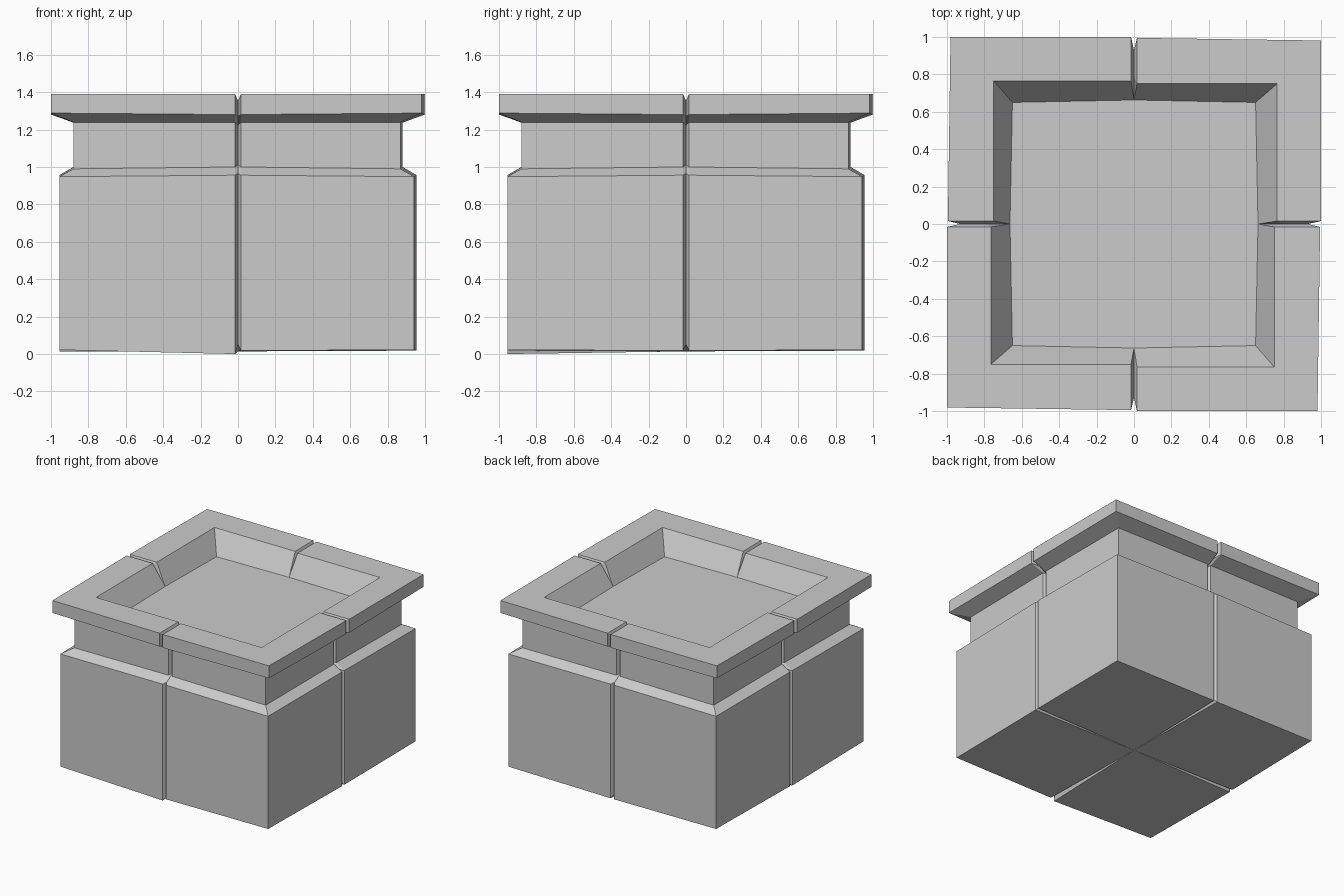
import bpy, bmesh
from mathutils import Matrix, Vector

if "Cube" in bpy.data.objects:
    bpy.data.objects.remove(bpy.data.objects["Cube"])

# Profile rows, bottom to basin floor:
# (radius at A side, radius at B side, corner x, corner y, z at mid, z at corner,
#  half gap, groove radius, groove z)
ROWS = [
    (.955, .955, .955, .942, .018, .022, .016, .925, .05),
    (.955, .955, .955, .942, .956, .948, .016, .925, .965),
    (.88, .88, .88, .868, 1.0, .99, .016, .85, 1.01),
    (.88, .88, .88, .868, 1.238, 1.238, .016, .85, 1.225),
    (.995, 1.0, 1.0, .981, 1.28, 1.288, .016, .93, 1.27),
    (.995, 1.0, 1.0, .981, 1.39, 1.39, .016, .93, 1.355),
    (.75, .765, .765, .75, 1.39, 1.39, .016, .79, 1.355),
    (.663, .663, .65, .65, 1.22, 1.22, 0, .663, 1.22),
]

bm = bmesh.new()
rings = []
for i, (ra, rb, cx, cy, zm, zc, g, rg, zg) in enumerate(ROWS):
    ring = []
    for q in range(4):
        rot = Matrix.Rotation(-q * 1.5707963, 3, 'Z')
        # groove bottom, A side, corner, B side of one quarter block
        pts = [(0, rg, zg), (g, ra, zm), (cx, cy, zc), (rb, g, zm)]
        if i == 0 and q == 2:      # the front-left block sits lowest
            pts[3] = (rb, g, .012)
            pts[1] = (g, ra, 0)
        ring += [bm.verts.new(rot @ Vector(p)) for p in pts]
    rings.append(ring)

# Walls, shoulder, neck, rim and basin sides
n = 16
for lo, hi in zip(rings, rings[1:]):
    for k in range(n):
        m = (k + 1) % n
        bm.faces.new((lo[k], hi[k], hi[m], lo[m]))

# Basin floor
bm.faces.new(rings[-1])

# Four underside panels separated by thin grooves
center = bm.verts.new((0, 0, .014))
b = rings[0]
for q in range(4):
    k = q * 4
    bm.faces.new((center, b[k + 1], b[k + 2], b[k + 3]))
    bm.faces.new((center, b[k], b[k + 1]))
    bm.faces.new((center, b[k + 3], b[(k + 4) % n]))

bmesh.ops.remove_doubles(bm, verts=bm.verts[:], dist=.0005)
bmesh.ops.recalc_face_normals(bm, faces=bm.faces[:])
mesh = bpy.data.meshes.new("stone_pedestal")
bm.to_mesh(mesh)
bm.free()
bpy.context.collection.objects.link(bpy.data.objects.new("stone_pedestal", mesh))
